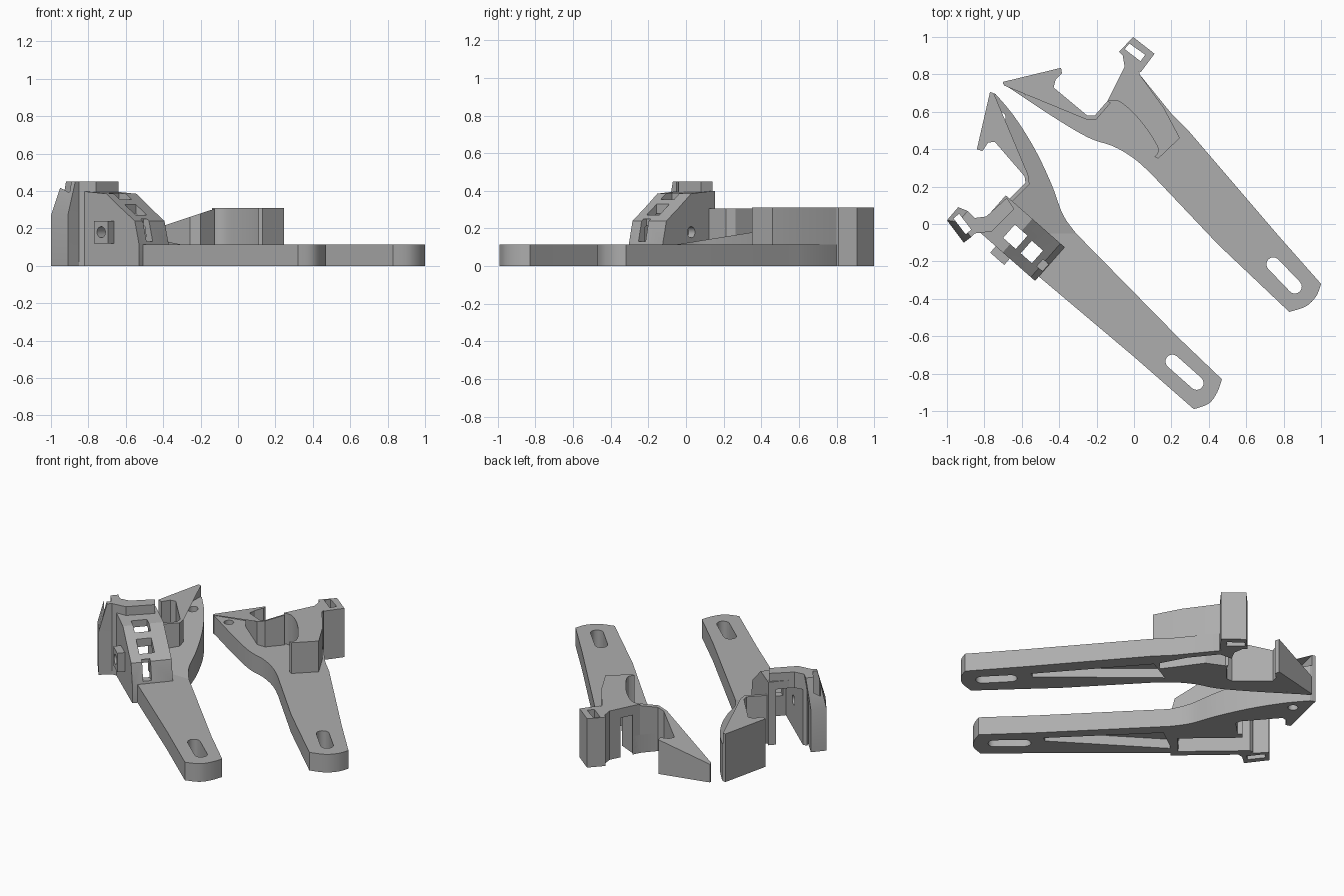
import bpy, bmesh, math
from mathutils import Vector

cube = bpy.data.objects.get("Cube")
if cube:
    bpy.data.objects.remove(cube, do_unlink=True)

grey = bpy.data.materials.new("plain grey")
grey.use_nodes = True
COLOUR = (0.42, 0.42, 0.42, 1)
grey.diffuse_color = COLOUR
grey.node_tree.nodes["Principled BSDF"].inputs["Base Color"].default_value = COLOUR

PLATE = 0.115


def solid(name, rings):
    """Closed solid lofted through matching rings of 3D points."""
    bm = bmesh.new()
    loops = [[bm.verts.new(p) for p in ring] for ring in rings]
    n = len(loops[0])
    for low, high in zip(loops, loops[1:]):
        for i in range(n):
            j = (i + 1) % n
            bm.faces.new((low[i], low[j], high[j], high[i]))
    bm.faces.new(loops[0][::-1])
    bm.faces.new(loops[-1])
    bmesh.ops.recalc_face_normals(bm, faces=bm.faces)
    mesh = bpy.data.meshes.new(name)
    bm.to_mesh(mesh)
    bm.free()
    mesh.materials.append(grey)
    obj = bpy.data.objects.new(name, mesh)
    bpy.context.collection.objects.link(obj)
    return obj


def prism(name, outline, low, high):
    """Upright prism; high is a number or a function of x and y."""
    top = high if callable(high) else (lambda x, y: high)
    return solid(name, [[(x, y, low) for x, y in outline],
                        [(x, y, top(x, y)) for x, y in outline]])


def wall(name, path, thick, top):
    """Thin upright wall following a path, thickened to its left."""
    pts = [Vector(p) for p in path]
    inner = []
    for i, p in enumerate(pts):
        before = (p - pts[i - 1]).normalized() if i else (pts[1] - p).normalized()
        after = (pts[i + 1] - p).normalized() if i < len(pts) - 1 else before
        along = (before + after).normalized()
        miter = thick / max(0.5, along.dot(before))
        inner.append(p + Vector((-along.y, along.x)) * miter)
    return prism(name, [tuple(p) for p in pts + inner[::-1]], 0, top)


def smooth(points, steps=5):
    """Smooth curve through a few points."""
    pts = [Vector(p) for p in points]
    pts = [pts[0]] + pts + [pts[-1]]
    out = []
    for a, b, c, d in zip(pts, pts[1:], pts[2:], pts[3:]):
        for k in range(steps):
            t = k / steps
            out.append(tuple(0.5 * (2 * b + (c - a) * t + (2 * a - 5 * b + 4 * c - d) * t * t
                                    + (3 * b - a - 3 * c + d) * t ** 3)))
    return out + [tuple(pts[-1])]


def stadium(start, end, radius, steps=8):
    a, b = Vector(start), Vector(end)
    heading = math.atan2(b.y - a.y, b.x - a.x) if a != b else 0
    out = []
    for centre, turn in ((b, -0.5), (a, 0.5)):
        for k in range(steps + (a != b)):
            ang = heading + math.pi * (turn + k / steps)
            out.append((centre.x + radius * math.cos(ang), centre.y + radius * math.sin(ang)))
    return out


def cut(parts, cutters):
    """Subtract every cutter from every part, then discard the cutters."""
    for part in parts:
        for tool in cutters:
            mod = part.modifiers.new("cut", "BOOLEAN")
            mod.operation, mod.solver, mod.object = "DIFFERENCE", "EXACT", tool
        graph = bpy.context.evaluated_depsgraph_get()
        mesh = bpy.data.meshes.new_from_object(part.evaluated_get(graph))
        part.modifiers.clear()
        part.data = mesh
    for tool in cutters:
        bpy.data.objects.remove(tool, do_unlink=True)


def through(outline, low=-0.1, high=0.8):
    return prism("cutter", outline, low, high)


# Right-hand bracket: arm with hooked end
hook_b = [(-0.70, 0.76), (-0.39, 0.835), (-0.385, 0.805), (-0.42, 0.77), (-0.43, 0.73),
          (-0.25, 0.58), (-0.21, 0.58), (-0.14, 0.66)]
end_b = smooth([(1.0, -0.32), (0.975, -0.385), (0.92, -0.44), (0.83, -0.47)], 4)
belly_b = smooth([(0.09, 0.27), (0.0, 0.35), (-0.11, 0.415), (-0.24, 0.46),
                  (-0.42, 0.565), (-0.70, 0.75)])
arm_b = prism("right_arm", hook_b + [(-0.05, 0.84), (0.03, 0.80), (0.20, 0.59), (0.29, 0.50),
              (0.77, -0.06)] + end_b + [(0.45, -0.11)] + belly_b, 0, PLATE)
rim_b = wall("right_hook_rim", hook_b[::-1], 0.02,
             lambda x, y: min(0.31, PLATE + 0.33 * (x + 0.70)))

# Right-hand raised housing and its end socket
house_b = prism("right_housing",
                smooth([(-0.14, 0.66), (-0.08, 0.655), (0.0, 0.59), (0.08, 0.49), (0.13, 0.40),
                        (0.11, 0.36)], 4)
                + [(0.13, 0.35), (0.245, 0.46), (0.16, 0.62), (0.03, 0.80), (0.02, 0.86),
                   (-0.06, 0.90), (-0.05, 0.84), (-0.10, 0.74)], 0, 0.31)
socket_b = prism("right_socket", [(-0.005, 1.0), (0.11, 0.91), (0.035, 0.81), (-0.08, 0.92)], 0, 0.31)

slot_cut = [through(stadium((0.745, -0.215), (0.86, -0.335), 0.037)),
            through(stadium((-0.565, 0.715), (-0.565, 0.715), 0.029)),
            through([(0.66, -0.12), (0.69, -0.10), (0.22, 0.44), (0.07, 0.36)], -0.1, 0.06)]
hollow = through([(-0.16, 0.78), (-0.11, 0.69), (0.0, 0.64), (0.10, 0.50), (0.16, 0.42),
                  (0.20, 0.47), (0.12, 0.62), (0.0, 0.77)], -0.1, 0.25)
cut([arm_b, house_b], slot_cut + [hollow])
cut([socket_b], [through([(-0.05, 0.935), (-0.025, 0.965), (0.06, 0.905), (0.035, 0.87)])])

# Left-hand bracket: flat arm and rising hook
hook_a = [(-0.77, 0.705), (-0.84, 0.40), (-0.81, 0.39), (-0.78, 0.435), (-0.745, 0.44),
          (-0.585, 0.255), (-0.58, 0.22), (-0.68, 0.12)]
end_a = smooth([(0.47, -0.83), (0.445, -0.90), (0.40, -0.96), (0.32, -0.99)], 4)
arm_a = prism("left_arm", [(-0.31, -0.05), (0.24, -0.61)] + end_a
              + [(0.0, -0.71), (-0.51, -0.28), (-0.62, -0.17), (-0.55, -0.05)], 0, PLATE)
back_a = smooth([(-0.31, -0.05), (-0.38, 0.05), (-0.44, 0.21), (-0.53, 0.40),
                 (-0.64, 0.575), (-0.74, 0.695)])
plate_a = prism("left_hook", back_a + hook_a + [(-0.55, -0.05)], 0,
                lambda x, y: PLATE + 0.16 * (y + 0.05))
rim_a = wall("left_hook_rim", hook_a, 0.02, 0.305)

# Left-hand tower, laid out in its own slanted frame
ORIGIN, U, V = Vector((-0.75, 0.05)), Vector((0.75, -0.66)), Vector((0.66, 0.75))


def loc(s, v):
    return tuple(ORIGIN + U * s + V * v)


def box(s0, s1, v0, v1, low, high, name="cutter"):
    return prism(name, [loc(s0, v0), loc(s1, v0), loc(s1, v1), loc(s0, v1)], low, high)


def across(profile, v0, v1, name="cutter"):
    return solid(name, [[(*loc(s, v), z) for s, z in profile] for v in (v0, v1)])


tower = across([(-0.02, 0), (-0.02, 0.40), (0.17, 0.385), (0.27, 0.31), (0.37, 0.24),
                (0.40, PLATE), (0.40, 0)], -0.12, 0.12, "left_tower")
back_wall = prism("left_tower_back_wall",
                  [(-0.87, 0.03), (-0.85, -0.05), (-0.76, -0.04), (-0.64, 0.08),
                   (-0.68, 0.14), (-0.79, 0.04)], 0, 0.45)
boss = box(0.12, 0.22, -0.165, -0.10, 0.12, 0.24, "left_side_boss")
foot = [(-0.94, 0.09), (-1.0, 0.02), (-0.91, -0.10), (-0.83, -0.03)]
crown = [(-0.89, 0.07), (-0.94, 0.01), (-0.87, -0.07), (-0.81, -0.01)]
socket_a = solid("left_socket", [[(x, y, z) for x, y in ring]
                                 for ring, z in ((foot, 0), (foot, 0.27), (crown, 0.45))])

# Tower hollow, windows and cross hole
inside = across([(-0.2, -0.1), (-0.2, 0.355), (0.16, 0.345), (0.25, 0.275), (0.345, 0.205),
                 (0.36, -0.1)], -0.075, 0.075)
bore = across([(0.17 + x, 0.18 + z) for x, z in stadium((0, 0), (0, 0), 0.03)], -0.3, 0.14)
windows = [box(0.12, 0.21, -0.06, 0.035, 0.2, 0.8), box(0.245, 0.325, -0.06, 0.03, 0.15, 0.8),
           box(0.33, 0.5, -0.055, -0.005, 0.13, 0.25)]
cut([tower, back_wall, boss, plate_a, arm_a], [inside, bore] + windows)
cut([arm_a, plate_a], [through(stadium((0.205, -0.735), (0.335, -0.85), 0.037)),
                       through(stadium((-0.715, 0.57), (-0.715, 0.57), 0.029)),
                       through([(0.13, -0.64), (0.16, -0.62), (-0.33, -0.13), (-0.48, -0.24)],
                               -0.1, 0.06)])
cut([socket_a], [through([(-0.965, 0.03), (-0.935, 0.055), (-0.87, -0.03), (-0.90, -0.055)])])

# Smooth the curved sides, keeping corners crisp
for obj in (arm_b, rim_b, house_b, socket_b, arm_a, plate_a, rim_a, tower, back_wall, boss, socket_a):
    bpy.ops.object.select_all(action="DESELECT")
    obj.select_set(True)
    bpy.context.view_layer.objects.active = obj
    bpy.ops.object.shade_smooth_by_angle(angle=math.radians(25))
